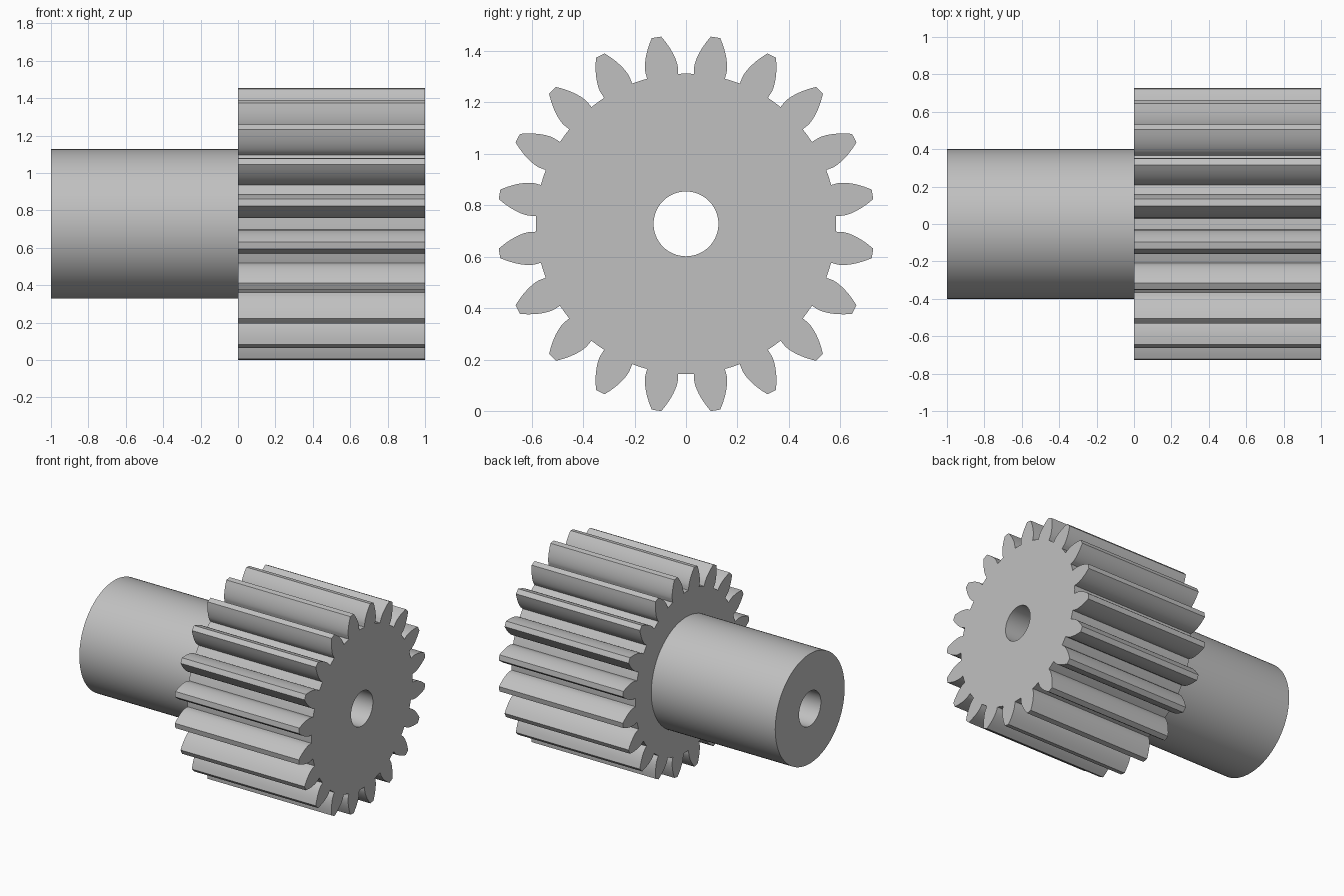
import bpy, bmesh, math
from math import radians, sin, cos, tan, acos

cube = bpy.data.objects.get("Cube")
if cube:
    bpy.data.objects.remove(cube, do_unlink=True)

TEETH = 20
TIP_R, PITCH_R, ROOT_R = 0.734, 0.668, 0.584
PRESSURE = radians(24)
SHAFT_R, BORE_R = 0.4, 0.126
CENTRE_Z = 0.7275

grey = bpy.data.materials.new("steel_grey")
grey.use_nodes = True
colour = (0.53, 0.53, 0.53, 1)
grey.diffuse_color = colour
grey.node_tree.nodes["Principled BSDF"].inputs["Base Color"].default_value = colour


def circle(radius, count):
    return [(radius, math.tau * i / count) for i in range(count)]


def involute(angle):
    return tan(angle) - angle


def gear_outline():
    """Polar outline of a spur gear with involute flanks."""
    base_r = PITCH_R * cos(PRESSURE)
    steps = 7
    flank = [(ROOT_R, math.pi / TEETH / 2 + involute(PRESSURE))]
    for i in range(steps + 1):
        r = base_r + (TIP_R - base_r) * (i / steps) ** 1.5
        half = math.pi / TEETH / 2 + involute(PRESSURE) - involute(acos(min(1, base_r / r)))
        flank.append((r, half))
    tooth = [(r, -a) for r, a in flank] + [(TIP_R, 0)] + [(r, a) for r, a in reversed(flank)]
    pitch = math.tau / TEETH
    points = []
    for n in range(TEETH):
        middle = (n + 0.5) * pitch
        points += [(r, middle + a) for r, a in tooth]
        points.append((ROOT_R, middle + pitch / 2))
    return points


def bored_prism(name, outline, x0, x1):
    """Extrude an outline along x with the bore running through it."""
    bm = bmesh.new()
    edges = []
    for loop in (outline, circle(BORE_R, 64)):
        verts = [bm.verts.new((x0, r * sin(a), CENTRE_Z + r * cos(a))) for r, a in loop]
        edges += [bm.edges.new((v, verts[i - 1])) for i, v in enumerate(verts)]
    bmesh.ops.triangle_fill(bm, edges=edges, use_beauty=True, normal=(1, 0, 0))
    ext = bmesh.ops.extrude_face_region(bm, geom=bm.faces[:], use_keep_orig=True)
    moved = [g for g in ext["geom"] if isinstance(g, bmesh.types.BMVert)]
    bmesh.ops.translate(bm, verts=moved, vec=(x1 - x0, 0, 0))
    bmesh.ops.recalc_face_normals(bm, faces=bm.faces[:])
    mesh = bpy.data.meshes.new(name)
    bm.to_mesh(mesh)
    bm.free()
    mesh.materials.append(grey)
    obj = bpy.data.objects.new(name, mesh)
    bpy.context.collection.objects.link(obj)
    bpy.ops.object.select_all(action="DESELECT")
    obj.select_set(True)
    bpy.context.view_layer.objects.active = obj
    bpy.ops.object.shade_smooth_by_angle(angle=radians(25))
    return obj


# Toothed half and plain round hub
bored_prism("gear_teeth", gear_outline(), 0, 1)
bored_prism("hub_shaft", circle(SHAFT_R, 96), -1, 0)
